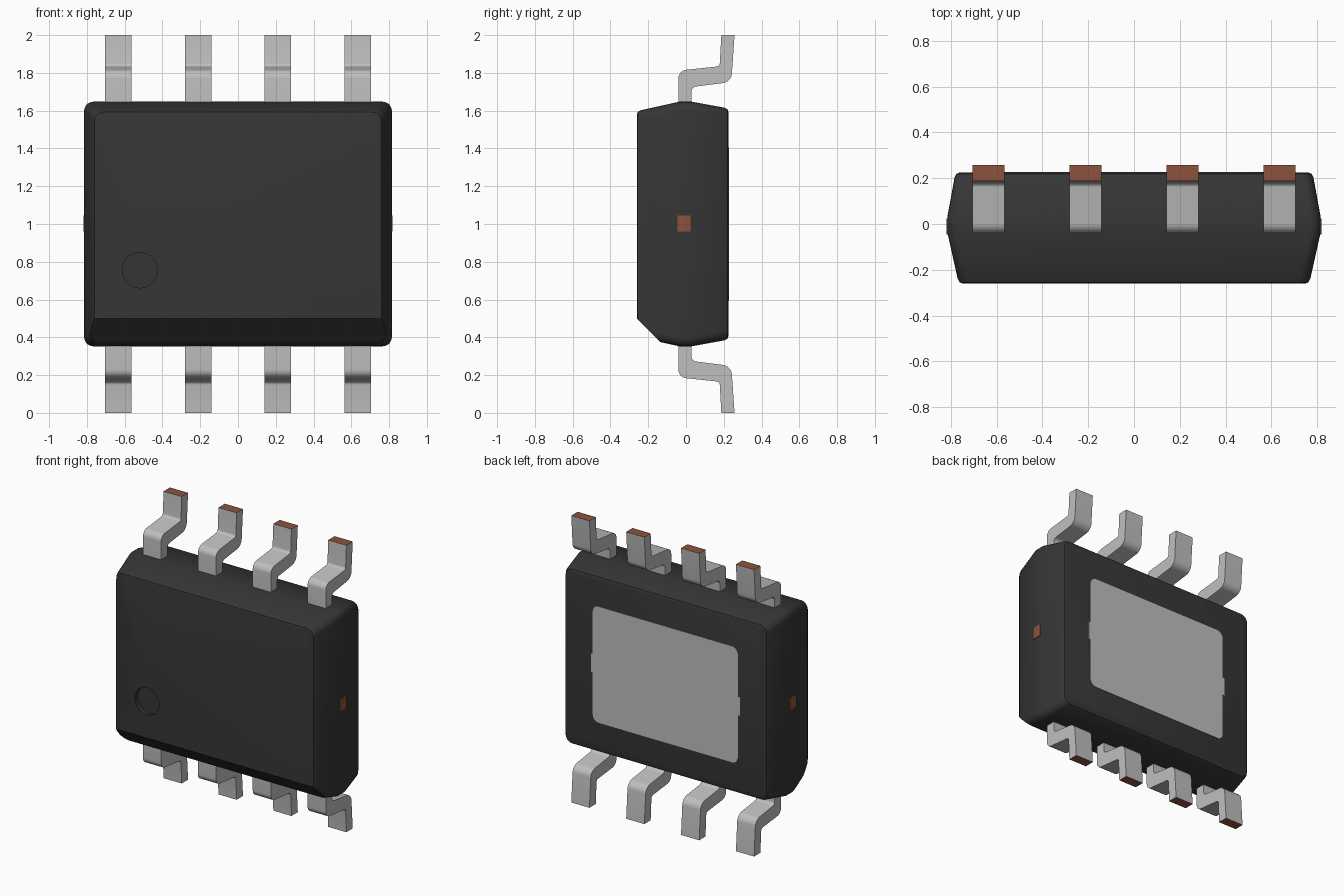
import bpy, bmesh, math
from mathutils import Vector

cube = bpy.data.objects.get("Cube")
if cube:
    bpy.data.objects.remove(cube, do_unlink=True)


def material(name, rgb):
    m = bpy.data.materials.new(name)
    m.use_nodes = True
    m.diffuse_color = (*rgb, 1)
    m.node_tree.nodes["Principled BSDF"].inputs["Base Color"].default_value = (*rgb, 1)
    return m


BLACK = material("black plastic", (0.036, 0.036, 0.036))
SILVER = material("tinned metal", (0.52, 0.52, 0.52))
COPPER = material("bare copper", (0.27, 0.085, 0.047))
MID = 1.0  # height of the symmetry plane


def finish(bm, name, mats, angle=35):
    bmesh.ops.recalc_face_normals(bm, faces=bm.faces)
    me = bpy.data.meshes.new(name)
    bm.to_mesh(me)
    bm.free()
    ob = bpy.data.objects.new(name, me)
    bpy.context.collection.objects.link(ob)
    for m in mats:
        me.materials.append(m)
    bpy.ops.object.select_all(action='DESELECT')
    ob.select_set(True)
    bpy.context.view_layer.objects.active = ob
    bpy.ops.object.shade_smooth_by_angle(angle=math.radians(angle))
    return ob


def rounded_rect(hx, hz, r, steps=5):
    """Outline in x, z around the origin."""
    pts = []
    for k, (sx, sz) in enumerate([(1, 1), (-1, 1), (-1, -1), (1, -1)]):
        for i in range(steps + 1):
            a = math.radians(90 * (k + i / steps))
            pts.append((sx * (hx - r) + r * math.cos(a), sz * (hz - r) + r * math.sin(a)))
    return pts


def loft(rings):
    """Closed skin through rounded rectangles given as (y, hx, hz, r)."""
    bm = bmesh.new()
    loops = [[bm.verts.new((x, y, MID + z)) for x, z in rounded_rect(hx, hz, r)]
             for y, hx, hz, r in rings]
    for a, b in zip(loops, loops[1:]):
        for i in range(len(a)):
            j = (i + 1) % len(a)
            bm.faces.new((a[i], a[j], b[j], b[i]))
    bm.faces.new(loops[0])
    bm.faces.new(loops[-1])
    return bm


def extrude_profile(pts, x0, x1):
    """Solid from a y, z outline."""
    bm = bmesh.new()
    a = [bm.verts.new((x0, y, z)) for y, z in pts]
    b = [bm.verts.new((x1, y, z)) for y, z in pts]
    for i in range(len(a)):
        j = (i + 1) % len(a)
        bm.faces.new((a[i], a[j], b[j], b[i]))
    bm.faces.new(a)
    bm.faces.new(b)
    bmesh.ops.recalc_face_normals(bm, faces=bm.faces)
    return bm


def fillet(pts, radii, steps=5):
    """Round the inner corners of an open path with arcs."""
    out = [Vector(pts[0])]
    for p, c, n, r in zip(pts, pts[1:], pts[2:], radii):
        p, c, n = Vector(p), Vector(c), Vector(n)
        u, v = (p - c).normalized(), (n - c).normalized()
        half = u.angle(v) / 2
        centre = c + (u + v).normalized() * (r / math.sin(half))
        t = r / math.tan(half)
        s, e = c + u * t - centre, c + v * t - centre
        for i in range(steps + 1):
            d = s.lerp(e, i / steps).normalized() * r
            out.append(centre + d)
    out.append(Vector(pts[-1]))
    return out


# Moulded body with drafted sides and a parting band
insets = [(-.26, .068), (-.256, .055), (-.238, .045), (-.035, 0),
          (.03, 0), (.205, .032), (.219, .04), (.225, .055)]
bm = loft([(y, .815 - d, .6475 - d, .05) for y, d in insets])
# Long chamfer along the lower front edge
bmesh.ops.bisect_plane(bm, geom=bm.verts[:] + bm.edges[:] + bm.faces[:],
                       plane_co=(0, -.26, .5), plane_no=(0, -1, -1), clear_outer=True)
bmesh.ops.holes_fill(bm, edges=[e for e in bm.edges if e.is_boundary])
body = finish(bm, "body", [BLACK], 30)

# Round pin marker recess
bpy.ops.mesh.primitive_cylinder_add(vertices=40, radius=.093, depth=.06,
                                    location=(-.52, -.26, .755), rotation=(math.pi / 2, 0, 0))
cutter = bpy.context.object
cutter.name = "marker_cutter"
cutter.hide_render = True
cutter.data.materials.append(BLACK)
cut = body.modifiers.new("marker recess", 'BOOLEAN')
cut.object = cutter
cut.solver = 'EXACT'
bpy.context.view_layer.objects.active = body
bpy.ops.object.modifier_apply(modifier=cut.name)
bpy.data.objects.remove(cutter, do_unlink=True)

# Gull-wing leads, with bare copper on the cut ends
outer = fillet([(-.04, 1.6), (-.04, 1.812), (.178, 1.835), (.187, 2)], (.045, .02))
inner = fillet([(.03, 1.6), (.03, 1.725), (.24, 1.752), (.257, 2)], (.025, .055))
profile = outer + inner[::-1]
for side, sign in (("upper", 1), ("lower", -1)):
    for n, cx in enumerate((-.635, -.2115, .2115, .635), 1):
        bm = extrude_profile([(y, MID + sign * (z - MID)) for y, z in profile],
                             cx - .07, cx + .07)
        for f in bm.faces:
            if abs(f.calc_center_median().z - MID) > .999:
                f.material_index = 1
        finish(bm, f"{side}_lead_{n}", [SILVER, COPPER])

# Thermal pad on the back, with small tabs at both sides
pad = loft([(.215, .56, .405, .045), (.228, .56, .405, .045)])
finish(pad, "thermal_pad", [SILVER])
for side, s in (("left", 1), ("right", -1)):
    square = [(.215, .935), (.228, .935), (.228, 1.065), (.215, 1.065)]
    finish(extrude_profile(square, s * .55, s * .575), f"{side}_pad_tab", [SILVER])
    # Tie bar stub showing in the end of the body
    stub = [(-.045, .96), (.025, .96), (.025, 1.045), (-.045, 1.045)]
    finish(extrude_profile(stub, s * .78, s * .819), f"{side}_tie_bar", [COPPER])
